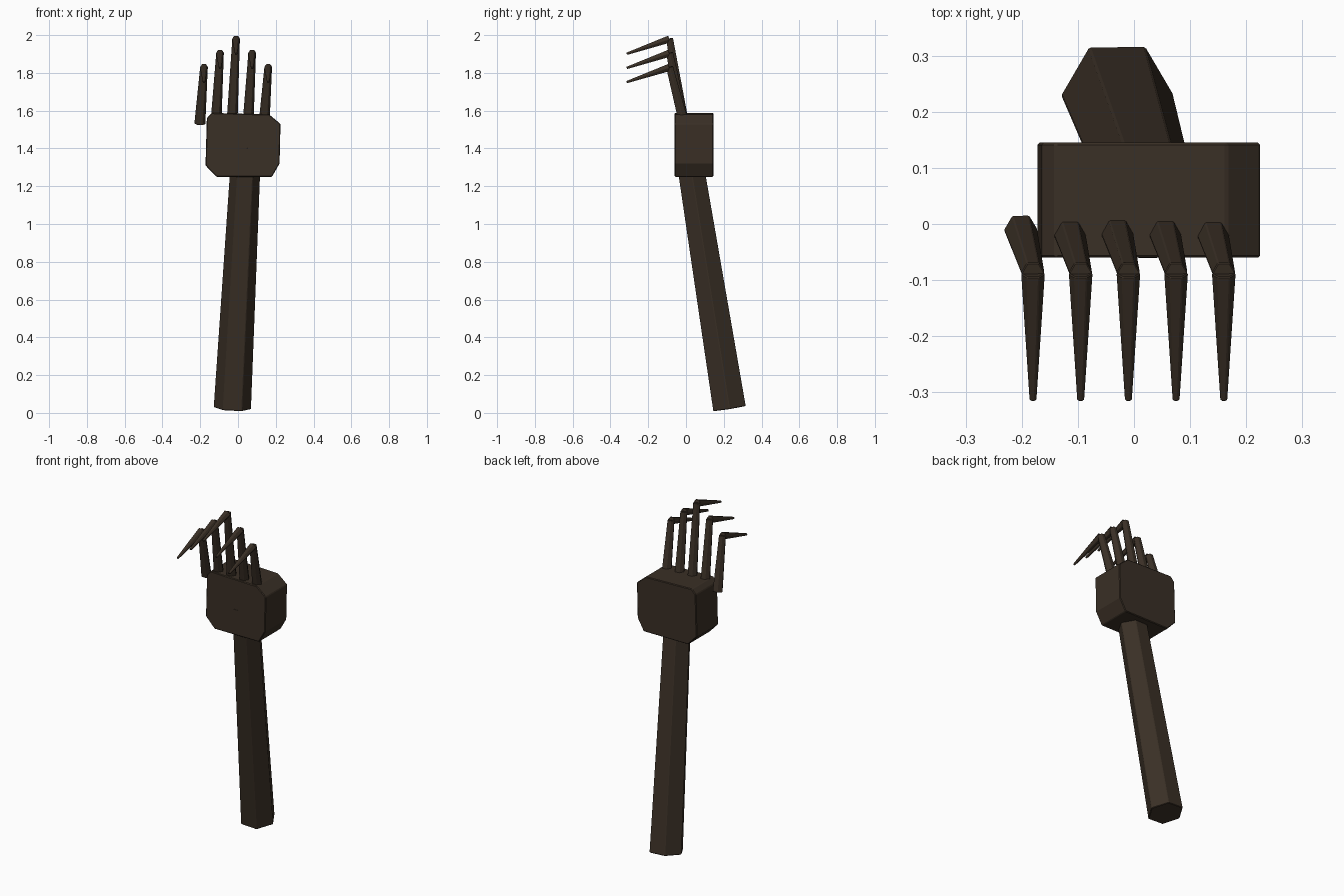
import bpy
import bmesh
from mathutils import Vector

cube = bpy.data.objects.get("Cube")
if cube:
    bpy.data.objects.remove(cube, do_unlink=True)

wood = bpy.data.materials.new("dark brown wood")
wood.use_nodes = True
BROWN = (0.042, 0.029, 0.019, 1)
wood.diffuse_color = BROWN
wood.node_tree.nodes["Principled BSDF"].inputs["Base Color"].default_value = BROWN


def finish(name, bm, bevel):
    bmesh.ops.recalc_face_normals(bm, faces=bm.faces)
    mesh = bpy.data.meshes.new(name)
    bm.to_mesh(mesh)
    bm.free()
    mesh.materials.append(wood)
    obj = bpy.data.objects.new(name, mesh)
    bpy.context.collection.objects.link(obj)
    mod = obj.modifiers.new("worn edges", "BEVEL")
    mod.width = bevel
    mod.segments = 1
    mod.limit_method = "ANGLE"
    return obj


def hex_limb(name, start, end, r1, r2, bevel):
    """Tapered six-sided bar with corners pointing along x."""
    start, end = Vector(start), Vector(end)
    axis = (end - start).normalized()
    side = (Vector((1, 0, 0)) - axis * axis.x).normalized()
    other = axis.cross(side)
    bm = bmesh.new()
    bmesh.ops.create_cone(bm, cap_ends=True, segments=6, radius1=r1, radius2=r2,
                          depth=(end - start).length)
    # Cone corners start on the y axis; map that axis onto the side direction
    mid = (start + end) / 2
    for v in bm.verts:
        v.co = mid + side * v.co.y - other * v.co.x + axis * v.co.z
    return finish(name, bm, bevel)


# Forearm, leaning forward, its end just breaking through the palm
hex_limb("forearm", (-0.03, 0.23, 0.025), (0.045, 0.007, 1.415), 0.1, 0.079, 0.003)

# Palm block with cut corners
outline = [(-0.115, 1.25), (0.18, 1.25), (0.22, 1.32), (0.225, 1.53),
           (0.165, 1.58), (-0.14, 1.588), (-0.165, 1.56), (-0.172, 1.31)]
bm = bmesh.new()
face = bm.faces.new([bm.verts.new((x, -0.06, z)) for x, z in outline])
back = bmesh.ops.extrude_face_region(bm, geom=[face])["geom"]
bmesh.ops.translate(bm, vec=(0, 0.205, 0),
                    verts=[v for v in back if isinstance(v, bmesh.types.BMVert)])
finish("palm", bm, 0.004)

# Five fingers, each with a claw bent forward
names = ["right_outer", "right_inner", "middle", "left_inner", "left_outer"]
for i, name in enumerate(names):
    x = -0.18 + 0.085 * i
    top = 2.0 - 0.075 * abs(i - 2)
    hex_limb(name + "_finger", (x - 0.022, -0.01, 1.53), (x, -0.087, top - 0.018),
             0.03, 0.021, 0.002)
    hex_limb(name + "_claw", (x, -0.088, top - 0.021), (x, -0.314, top - 0.099),
             0.022, 0.007, 0.002)
